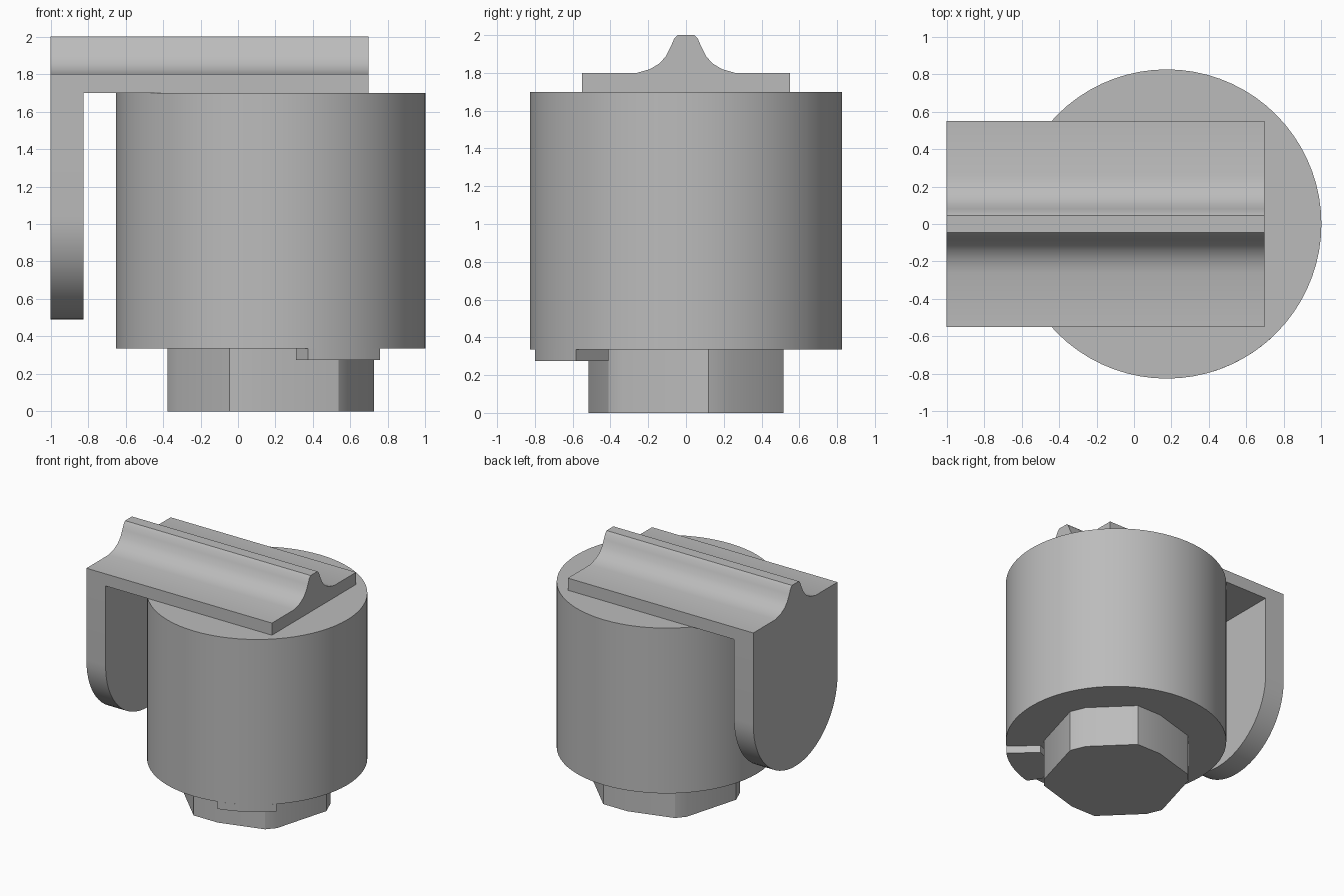
import bpy, bmesh
from math import sin, cos, pi, radians
from mathutils import Vector

cube = bpy.data.objects.get("Cube")
if cube:
    bpy.data.objects.remove(cube, do_unlink=True)

grey = bpy.data.materials.new("plain_grey")
grey.use_nodes = True
colour = (0.5, 0.5, 0.5, 1)
grey.diffuse_color = colour
grey.node_tree.nodes["Principled BSDF"].inputs["Base Color"].default_value = colour

AXIS_X = 0.175   # vertical axis of the body
RADIUS = 0.825


def arc(radius, start, end, steps, centre=(0, 0)):
    angles = [radians(start + (end - start) * i / steps) for i in range(steps + 1)]
    return [(centre[0] + radius * cos(a), centre[1] + radius * sin(a)) for a in angles]


def prism(name, outline, start, end, along_x=False, smooth=30):
    """Extrude a closed outline along z, or a (y, z) outline along x."""
    bm = bmesh.new()
    place = (lambda p: (start, p[0], p[1])) if along_x else (lambda p: (p[0], p[1], start))
    face = bm.faces.new([bm.verts.new(place(p)) for p in outline])
    out = bmesh.ops.extrude_face_region(bm, geom=[face])
    step = Vector((end - start, 0, 0)) if along_x else Vector((0, 0, end - start))
    bmesh.ops.translate(bm, vec=step, verts=[v for v in out["geom"] if isinstance(v, bmesh.types.BMVert)])
    bmesh.ops.recalc_face_normals(bm, faces=bm.faces)
    mesh = bpy.data.meshes.new(name)
    bm.to_mesh(mesh)
    bm.free()
    mesh.materials.append(grey)
    obj = bpy.data.objects.new(name, mesh)
    bpy.context.collection.objects.link(obj)
    bpy.ops.object.select_all(action="DESELECT")
    obj.select_set(True)
    bpy.context.view_layer.objects.active = obj
    bpy.ops.object.shade_smooth_by_angle(angle=radians(smooth))
    return obj


# Main cylindrical body
prism("body", arc(RADIUS, 0, 355, 71, (AXIS_X, 0)), 0.335, 1.7)

# Many-sided spigot underneath, with point symmetry about the axis
half = [(0.36, -0.41), (0.42, -0.34), (0.55, 0.12), (0.5, 0.24), (0.22, 0.515), (0, 0.515)]
spigot = half + [(-x, -y) for x, y in half]
prism("spigot", [(AXIS_X + x, y) for x, y in spigot], 0, 0.335)

# Small locating tab beside the spigot
tab = arc(RADIUS, -76, -45, 8, (AXIS_X, 0)) + [(0.57, -0.41), (0.33, -0.5), (0.31, -0.7)]
prism("locating_tab", tab, 0.275, 0.335)

# Lever plate with a concave-sided ridge on top
slope = [(0.55, 1.8), (0.26, 1.8), (0.19, 1.82), (0.14, 1.85), (0.105, 1.89),
         (0.08, 1.94), (0.063, 1.98), (0.045, 2)]
ridge = [(0.55, 1.7)] + slope
prism("lever", ridge + [(-y, z) for y, z in reversed(ridge)], -1, 0.695, along_x=True)

# Hanging flap with a round lower end
prism("flap", arc(0.55, 180, 360, 32, (0, 1.04)) + [(0.55, 1.7), (-0.55, 1.7)], -1, -0.825, along_x=True)
